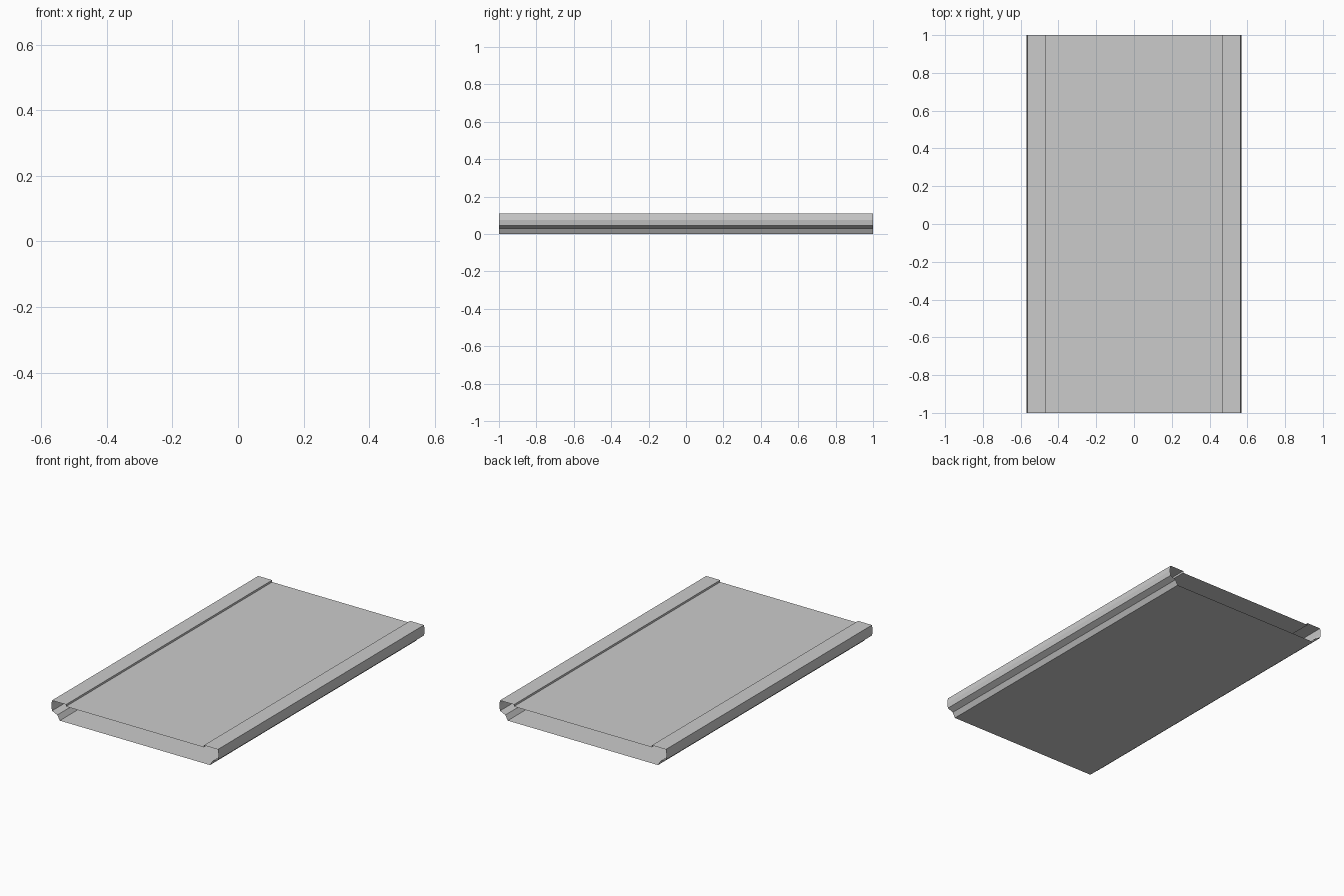
import bpy, bmesh

if "Cube" in bpy.data.objects:
    bpy.data.objects.remove(bpy.data.objects["Cube"])

# Right half of the cross-section (x, z), from the bottom edge up to the recessed panel
half = [(0.51, 0.0), (0.527, 0.03), (0.563, 0.046), (0.568, 0.075),
        (0.563, 0.11), (0.468, 0.11), (0.468, 0.098)]
profile = half + [(-x, z) for x, z in reversed(half)]

# Thin open-ended sleeve: closed profile swept along y
bm = bmesh.new()
front = [bm.verts.new((x, -1, z)) for x, z in profile]
edges = [bm.edges.new((front[i], front[(i + 1) % len(front)])) for i in range(len(front))]
swept = bmesh.ops.extrude_edge_only(bm, edges=edges)["geom"]
bmesh.ops.translate(bm, vec=(0, 2, 0),
                    verts=[g for g in swept if isinstance(g, bmesh.types.BMVert)])
bmesh.ops.recalc_face_normals(bm, faces=bm.faces)

# Make sure the floor faces down, so the whole shell faces outward
floor = min(bm.faces, key=lambda f: f.calc_center_median().z)
if floor.normal.z > 0:
    bmesh.ops.reverse_faces(bm, faces=bm.faces)

mesh = bpy.data.meshes.new("panel_sleeve")
bm.to_mesh(mesh)
bm.free()
sleeve = bpy.data.objects.new("panel_sleeve", mesh)
bpy.context.collection.objects.link(sleeve)
